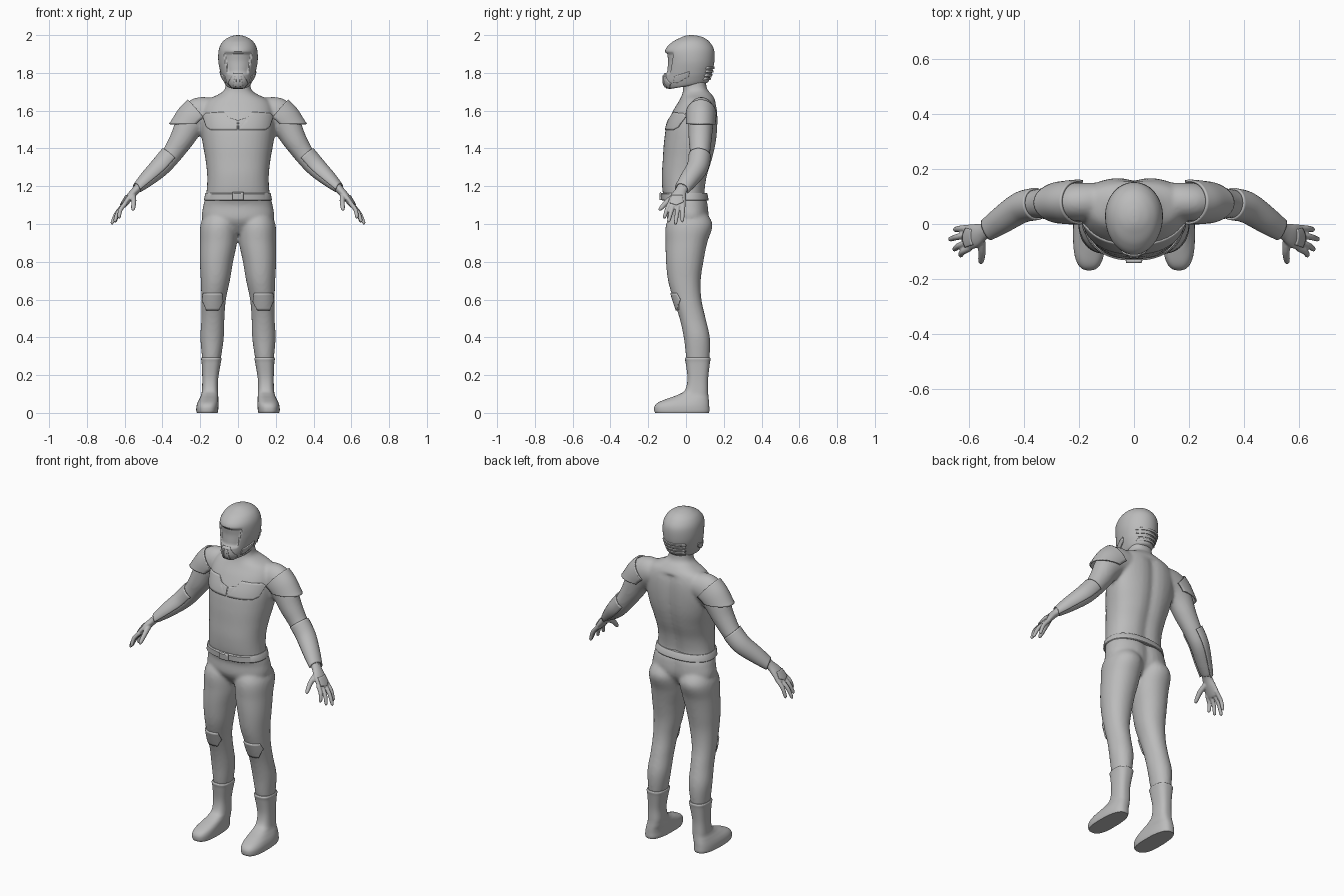
import bpy, bmesh, math
from mathutils import Vector
from mathutils.bvhtree import BVHTree

if "Cube" in bpy.data.objects:
    bpy.data.objects.remove(bpy.data.objects["Cube"])

grey = bpy.data.materials.new("suit grey")
grey.diffuse_color = (0.5, 0.5, 0.5, 1)
grey.use_nodes = True
grey.node_tree.nodes["Principled BSDF"].inputs["Base Color"].default_value = grey.diffuse_color


def spline(keys, n):
    """Smooth interpolation through section keys, n steps per span."""
    out = []
    for i in range(len(keys) - 1):
        a, b, c, d = (keys[max(0, min(len(keys) - 1, i + k))] for k in (-1, 0, 1, 2))
        for s in range(n):
            t = s / n
            out.append([q + 0.5 * t * (r - p + t * (2*p - 5*q + 4*r - w + t * (3*(q - r) + w - p)))
                        for p, q, r, w in zip(a, b, c, d)])
    return out + [list(keys[-1])]


def loft(bm, rings, closed=True):
    rows = [[bm.verts.new(p) for p in r] for r in rings]
    n = len(rows[0])
    for a, b in zip(rows, rows[1:]):
        for i in range(n if closed else n - 1):
            j = (i + 1) % n
            bm.faces.new((a[i], a[j], b[j], b[i]))
    if closed:
        bm.faces.new(rows[0])
        bm.faces.new(rows[-1])


def flat_rings(keys, n=6, seg=40, e=2.3, sx=1):
    """Level rings from (z, centre x, half width, widest y, front y, back y)."""
    out = []
    for z, cx, rx, yc, yf, yb in spline(keys, n):
        ring = []
        for k in range(seg):
            c, s = math.cos(math.tau * k / seg), math.sin(math.tau * k / seg)
            x = rx * math.copysign(abs(c) ** (2 / e), c)
            y = math.copysign(abs(s) ** (2 / e), s) * (yb - yc if s > 0 else yc - yf)
            ring.append(Vector(((cx + x) * sx, yc + y, z)))
        out.append(ring)
    return out


def tube_rings(keys, n=6, seg=24, sx=1, arc=(0, 360), grow=0.0, slant=0.0):
    """Rings along a path of (x, y, z, radius along y, radius across)."""
    pts = spline(keys, n)
    out = []
    full = arc[1] - arc[0] == 360
    for i, p in enumerate(pts):
        t = (Vector(pts[min(i + 1, len(pts) - 1)][:3]) - Vector(pts[max(i - 1, 0)][:3])).normalized()
        u = Vector((0, 1, 0))
        u = (u - t * u.dot(t)).normalized()
        v = t.cross(u)
        ring = []
        for k in range(seg):
            a = math.radians(arc[0] + (arc[1] - arc[0]) * k / (seg if full else seg - 1))
            q = Vector(p[:3]) + u * math.cos(a) * (p[3] + grow) + v * math.sin(a) * (p[4] + grow)
            q += t * slant * math.sin(a) * i / len(pts)
            ring.append(Vector((q.x * sx, q.y, q.z)))
        out.append(ring)
    return out


def finish(name, bm, mirror=False, thick=0, voxel=0, smooth=0):
    bmesh.ops.recalc_face_normals(bm, faces=bm.faces)
    me = bpy.data.meshes.new(name)
    bm.to_mesh(me)
    bm.free()
    me.materials.append(grey)
    ob = bpy.data.objects.new(name, me)
    bpy.context.collection.objects.link(ob)
    bpy.context.view_layer.objects.active = ob
    ob.select_set(True)
    if voxel:
        m = ob.modifiers.new("blend", 'REMESH')
        m.mode, m.voxel_size, m.use_smooth_shade = 'VOXEL', voxel, True
        m = ob.modifiers.new("soften", 'SMOOTH')
        m.iterations = smooth
    else:
        bpy.ops.object.shade_smooth_by_angle(angle=math.radians(40))
    if thick:
        m = ob.modifiers.new("thickness", 'SOLIDIFY')
        m.thickness, m.offset = thick, 0
    if mirror:
        ob.modifiers.new("mirror", 'MIRROR').use_clip = False
    ob.select_set(False)
    return ob


def tree(ob):
    bpy.context.view_layer.update()
    return BVHTree.FromObject(ob, bpy.context.evaluated_depsgraph_get())


def plate(name, target, outline, side, mirror=True, thick=0.009, lift=0.001):
    """Thin plate draped over a target from the front, back or side."""
    place = {'front': lambda u, v: Vector((u, -1, v)), 'back': lambda u, v: Vector((u, 1, v)),
             'side': lambda u, v: Vector((1, u, v))}[side]
    d = {'front': Vector((0, 1, 0)), 'back': Vector((0, -1, 0)), 'side': Vector((-1, 0, 0))}[side]
    bm = bmesh.new()
    bm.faces.new([bm.verts.new(place(u, v)) for u, v in outline])
    bmesh.ops.triangulate(bm, faces=bm.faces[:])
    bmesh.ops.subdivide_edges(bm, edges=bm.edges[:], cuts=7, use_grid_fill=True)
    for v in bm.verts:
        hit, nor, _, _ = target.ray_cast(v.co, d)
        if hit is None:
            hit, nor, _, _ = target.find_nearest(v.co + d)
        v.co = hit + nor * lift
    return finish(name, bm, mirror, thick)


# Body suit: torso, arms and legs blended into one skin
torso = [(0.95, 0, .12, .02, -.05, .08), (1.02, 0, .188, .02, -.098, .12), (1.1, 0, .183, .01, -.1, .12),
         (1.16, 0, .168, 0, -.122, .104), (1.25, 0, .163, 0, -.128, .115), (1.34, 0, .172, .02, -.123, .142),
         (1.43, 0, .188, .05, -.117, .162), (1.52, 0, .198, .07, -.103, .17), (1.6, 0, .195, .08, -.068, .168),
         (1.655, 0, .165, .08, -.035, .155), (1.688, 0, .1, .07, -.02, .135), (1.72, 0, .068, .05, -.015, .11),
         (1.8, 0, .065, .045, -.015, .105)]
leg = [(1.08, .09, .07, .02, -.06, .09), (1.0, .1, .098, .02, -.105, .14), (.9, .104, .098, .01, -.108, .112),
       (.8, .114, .088, 0, -.106, .092), (.7, .12, .077, 0, -.095, .078), (.6, .129, .065, .01, -.067, .082),
       (.5, .133, .061, .03, -.034, .104), (.4, .137, .062, .055, -.012, .126), (.3, .14, .051, .06, 0, .125),
       (.2, .145, .035, .06, .015, .11)]
arm = [(.1, .085, 1.595, .065, .065), (.2, .08, 1.582, .07, .09), (.255, .078, 1.525, .066, .078),
       (.3, .075, 1.445, .061, .064), (.355, .073, 1.362, .052, .053), (.41, .06, 1.3, .05, .05),
       (.48, .015, 1.235, .043, .039), (.535, -.022, 1.185, .034, .025)]
bm = bmesh.new()
rings = flat_rings(torso)
for r in rings:  # spine groove
    for p in r:
        if p.y > .06 and p.z < 1.64:
            p.y -= .014 * math.exp(-(p.x / .035) ** 2)
loft(bm, rings)
for sx in (1, -1):
    loft(bm, flat_rings(leg, sx=sx, e=2.1))
    loft(bm, tube_rings(arm, sx=sx))
body = finish("body_suit", bm, voxel=.009, smooth=5)
skin = tree(body)

# Belt with buckle
bm = bmesh.new()
loft(bm, flat_rings([(1.124, 0, .177, 0, -.126, .117), (1.128, 0, .18, 0, -.131, .12),
                     (1.16, 0, .174, 0, -.133, .113), (1.165, 0, .17, 0, -.127, .108)], 1, 64))
belt = finish("belt", bm)
plate("buckle", tree(belt), [(-.028, 1.128), (.028, 1.128), (.028, 1.163), (-.028, 1.163)], 'front', False, .016)

# Armour plates on chest and knees
plate("chest_plate", skin, [(.004, 1.497), (.14, 1.497), (.165, 1.512), (.184, 1.57), (.17, 1.585),
                            (.075, 1.592), (.045, 1.56), (.004, 1.548)], 'front', thick=.007)
plate("knee_pad", skin, [(.088, .635), (.18, .635), (.186, .6), (.165, .545), (.105, .545), (.082, .59)],
      'front', thick=.012)

# Shoulder and forearm shells following the arm
bm = bmesh.new()
loft(bm, tube_rings([(.2, .08, 1.582, .07, .09), (.225, .079, 1.56, .069, .086), (.252, .078, 1.528, .066, .078)],
                    arc=(-15, 195), grow=.007, slant=.075), False)
finish("shoulder_guard", bm, True, .009)
bm = bmesh.new()
loft(bm, tube_rings(arm[4:], arc=(-25, 205), grow=.003, slant=-.01), False)
finish("forearm_guard", bm, True, .008)

# Gloves: palm, four fingers and thumb blended together
bm = bmesh.new()
loft(bm, tube_rings([(.52, -.012, 1.2, .033, .024), (.545, -.027, 1.175, .031, .021),
                     (.575, -.042, 1.14, .043, .02), (.605, -.05, 1.1, .047, .015), (.612, -.051, 1.09, .04, .01)]))
for y, tip in ((-.087, (.632, -.115, 1.032)), (-.063, (.655, -.093, 1.012)),
               (-.038, (.671, -.056, 1.0)), (-.014, (.652, -.02, 1.012))):
    a, b = Vector((.595, y, 1.11)), Vector(tip)
    m = a.lerp(b, .5) + Vector((.008, 0, .005))
    loft(bm, tube_rings([(*a, .012, .012), (*m, .0115, .0115), (*a.lerp(b, .94), .009, .009), (*b, .003, .003)], seg=12))
loft(bm, tube_rings([(.558, -.045, 1.155, .017, .017), (.552, -.095, 1.122, .015, .014),
                     (.555, -.133, 1.083, .011, .011), (.557, -.143, 1.072, .004, .004)], seg=12))
glove = finish("glove", bm, True, voxel=.004, smooth=2)
plate("hand_plate", tree(glove), [(-.075, 1.15), (-.02, 1.15), (-.015, 1.115), (-.05, 1.1), (-.085, 1.11)], 'side',
      thick=.007)

# Boots
bm = bmesh.new()
loft(bm, flat_rings([(.293, .141, .05, .062, -.001, .126), (.285, .141, .054, .062, -.006, .13),
                     (.26, .142, .05, .062, -.001, .126), (.18, .147, .042, .06, .008, .117),
                     (.12, .148, .043, .06, -.006, .117), (.095, .15, .045, .045, -.045, .118),
                     (.075, .154, .05, .02, -.1, .12), (.055, .159, .055, -.02, -.147, .122),
                     (.035, .162, .058, -.04, -.166, .123), (.012, .163, .058, -.04, -.168, .124),
                     (0, .163, .055, -.04, -.163, .121)], 5, 48, 2.6))
finish("boot", bm, True)

# Helmet with sunken visor and a rim that rises toward the back
bm = bmesh.new()
rings = flat_rings([(1.732, 0, .058, .03, -.088, .11), (1.74, 0, .068, .03, -.1, .12), (1.765, 0, .08, .03, -.115, .128),
                    (1.8, 0, .092, .03, -.113, .138), (1.86, 0, .104, .03, -.108, .15),
                    (1.92, 0, .102, .03, -.11, .149), (1.96, 0, .085, .03, -.077, .128),
                    (1.985, 0, .056, .03, -.032, .097), (1.997, 0, .024, .03, 0, .06),
                    (2.0, 0, .002, .03, .028, .032)], 8, 96, 2.0)
step = lambda v: max(0, min(1, v)) ** 2 * (3 - 2 * max(0, min(1, v)))
for r in rings:
    for p in r:
        if p.y < 0:
            width = .058 + .2 * (p.z - 1.8)
            p.y += .013 * step((width - abs(p.x)) / .012) * step((1.912 - p.z) / .014) * step((p.z - 1.798) / .012)
        p.z += .17 * (p.y - .02) * max(0, min(1, (1.83 - p.z) / .1))
loft(bm, rings)
helmet = finish("helmet", bm)
shell = tree(helmet)

# Helmet details: mouth guard, breathing slots, cheek strips and rear vents
plate("mouth_guard", shell, [(-.03, 1.722), (.03, 1.722), (.05, 1.745), (.022, 1.797), (-.022, 1.797), (-.05, 1.745)],
      'front', False, .01)
plate("mouth_slot", shell, [(.01, 1.728), (.022, 1.728), (.014, 1.785), (.006, 1.785)], 'front', True, .009, .006)
plate("cheek_strip", shell, [(-.065, 1.752), (-.045, 1.748), (.015, 1.782), (.02, 1.808), (-.06, 1.782)],
      'side', True, .008)
for i in range(4):
    z, w = 1.765 + .019 * i, .06 + .005 * i
    plate("rear_vent", shell, [(-w, z), (w, z), (w - .004, z + .012), (-w + .004, z + .012)], 'back', False, .012)
